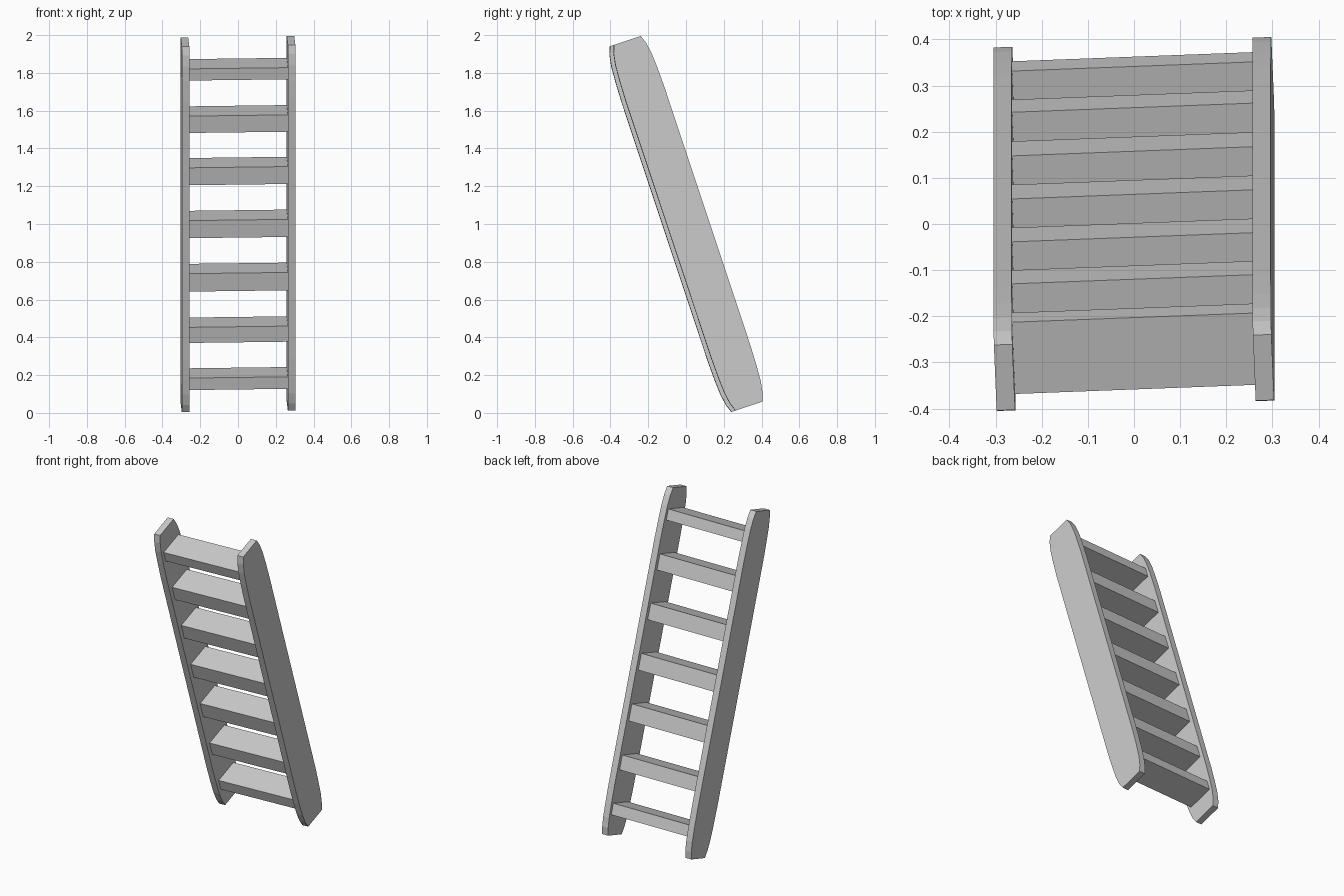
import bpy, bmesh, math
from mathutils import Vector, Matrix

if "Cube" in bpy.data.objects:
    bpy.data.objects.remove(bpy.data.objects["Cube"])

# Leaning frame: across the ladder, depth of the rails, along the rails
tilt = math.radians(18.4)
along = Vector((0, -math.sin(tilt), math.cos(tilt)))
across = Vector((1, 0.038, 0.0126))
across = (across - across.dot(along) * along).normalized()
depth = along.cross(across)
lean = Matrix((across, depth, along)).transposed().to_4x4()
lean.translation = (0, 0, 1)


def finish(name, bm):
    bmesh.ops.recalc_face_normals(bm, faces=bm.faces)
    mesh = bpy.data.meshes.new(name)
    bm.to_mesh(mesh)
    bm.free()
    obj = bpy.data.objects.new(name, mesh)
    obj.matrix_world = lean
    bpy.context.collection.objects.link(obj)
    return obj


# Rail outline: one tapered corner mirrored to all four
corner = [(0.109, 0.72), (0.106, 0.83), (0.101, 0.915), (0.091, 0.975), (0.075, 1.02)]
half = corner + [(-y, z) for y, z in reversed(corner)]
outline = half + [(-y, -z) for y, z in half]


def rail(name, x0, x1):
    bm = bmesh.new()
    face = bm.faces.new([bm.verts.new((x0, y, z)) for y, z in outline])
    ext = bmesh.ops.extrude_face_region(bm, geom=[face], use_keep_orig=True)
    verts = [g for g in ext["geom"] if isinstance(g, bmesh.types.BMVert)]
    bmesh.ops.translate(bm, verts=verts, vec=(x1 - x0, 0, 0))
    return finish(name, bm)


rail("left_rail", -0.301, -0.261)
rail("right_rail", 0.261, 0.301)

# Rungs, thinner towards both ends of the ladder
rungs = [(-0.863, 0.067), (-0.59, 0.087), (-0.297, 0.1), (0, 0.098),
         (0.295, 0.097), (0.585, 0.094), (0.863, 0.065)]
for i, (pos, thick) in enumerate(rungs):
    bm = bmesh.new()
    bmesh.ops.create_cube(bm, size=1, matrix=Matrix.Translation((0, 0.002, pos))
                          @ Matrix.Diagonal((0.53, 0.164, thick, 1)))
    finish(f"rung_{i + 1}", bm)
